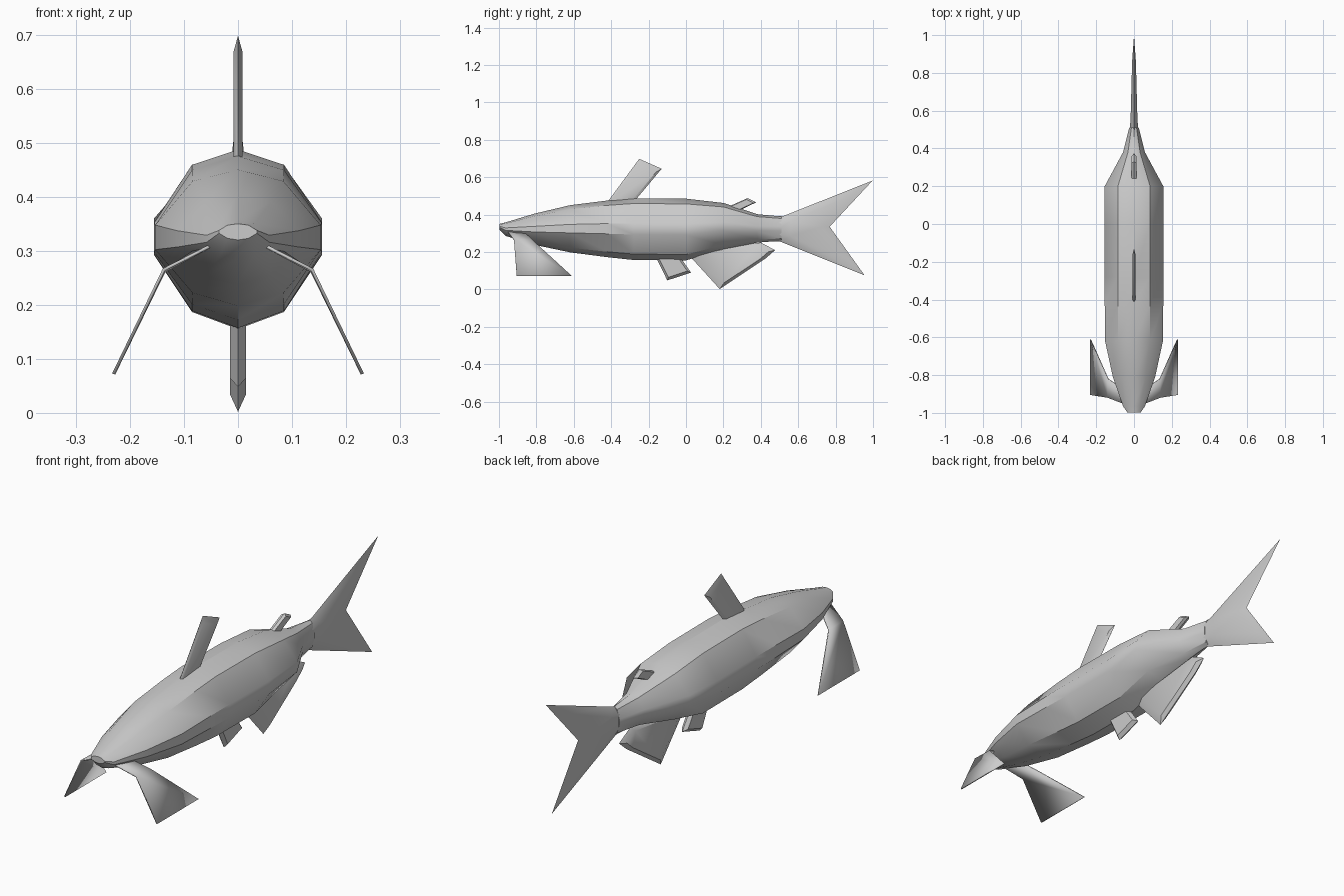
import bpy, bmesh
from mathutils import Vector

if "Cube" in bpy.data.objects:
    bpy.data.objects.remove(bpy.data.objects["Cube"])


def finish(name, bm, angle=0.6):
    bmesh.ops.recalc_face_normals(bm, faces=bm.faces)
    me = bpy.data.meshes.new(name)
    bm.to_mesh(me)
    bm.free()
    ob = bpy.data.objects.new(name, me)
    bpy.context.collection.objects.link(ob)
    bpy.ops.object.select_all(action='DESELECT')
    ob.select_set(True)
    bpy.context.view_layer.objects.active = ob
    bpy.ops.object.shade_smooth_by_angle(angle=angle)
    return ob


def loft(name, rings, section):
    bm = bmesh.new()
    loops = []
    for y, w, top, bot in rings:
        loops.append([bm.verts.new((sx * w, y, bot + f * (top - bot))) for sx, f in section])
    n = len(section)
    for a, b in zip(loops, loops[1:]):
        for i in range(n):
            bm.faces.new((a[i], a[(i + 1) % n], b[(i + 1) % n], b[i]))
    bm.faces.new(loops[0])
    bm.faces.new(loops[-1])
    return finish(name, bm)


def blade(name, outline, t, inner=None):
    """Fin in the x = 0 plane: sharp rim, thicker raised panel on both sides."""
    if inner is None:
        c = sum((Vector(p) for p in outline), Vector((0, 0))) / len(outline)
        inner = [(*(c + (Vector(p) - c) * 0.8), t) for p in outline]
    bm = bmesh.new()
    rim = [bm.verts.new((0, y, z)) for y, z in outline]
    n = len(rim)
    for s in (1, -1):
        panel = [bm.verts.new((s * h, y, z)) for y, z, h in inner]
        for i in range(n):
            j = (i + 1) % n
            bm.faces.new((rim[i], rim[j], panel[j], panel[i]))
        bm.faces.new(panel)
    return finish(name, bm)


# Body: ten-sided section lofted from snout to tail root
half = [(0, 1), (.55, .915), (1, .593), (1, .413), (.55, .096), (0, 0)]
section = half + [(-x, f) for x, f in half[-2:0:-1]]
loft("body", [
    (-.998, .035, .350, .320), (-.965, .058, .358, .286),
    (-.81, .112, .405, .238), (-.62, .153, .450, .198),
    (-.42, .155, .475, .172), (-.28, .155, .487, .157),
    (0, .155, .485, .155), (.20, .155, .462, .212),
    (.38, .058, .402, .250), (.51, .025, .390, .260)], section)

# Forked tail with a ridge along each lobe
blade("tail_fin",
      [(.46, .392), (.52, .392), (.998, .582), (.768, .335), (.955, .075), (.50, .257), (.46, .257)],
      .012,
      [(.46, .35, .025), (.56, .365, .018), (.86, .49, .010), (.72, .335, .010),
       (.86, .165, .010), (.56, .285, .018), (.46, .30, .025)])

# Fins on the centre line
blade("dorsal_fin", [(-.44, .44), (-.25, .698), (-.13, .645), (-.31, .43)], .008)
blade("rear_dorsal_fin", [(.21, .435), (.33, .488), (.375, .465), (.27, .415)], .012)
blade("pelvic_fin", [(-.17, .19), (-.10, .048), (.027, .09), (-.05, .20)], .015)
blade("anal_fin", [(.0, .20), (.18, .002), (.425, .165), (.477, .21), (.40, .25)], .015)

# Pectoral fins: bent flat plates, mirrored
bm = bmesh.new()
rows = [((.02, -.965, .325), (.04, -.885, .325)),
        ((.137, -.92, .265), (.137, -.82, .262)),
        ((.23, -.905, .072), (.23, -.612, .072))]
vs = [[bm.verts.new(p) for p in r] for r in rows]
for a, b in zip(vs, vs[1:]):
    bm.faces.new((a[0], a[1], b[1], b[0]))
fins = finish("pectoral_fins", bm, .4)
solid = fins.modifiers.new("thickness", 'SOLIDIFY')
solid.thickness = .006
solid.offset = 0
fins.modifiers.new("mirror", 'MIRROR').use_mirror_merge = False
